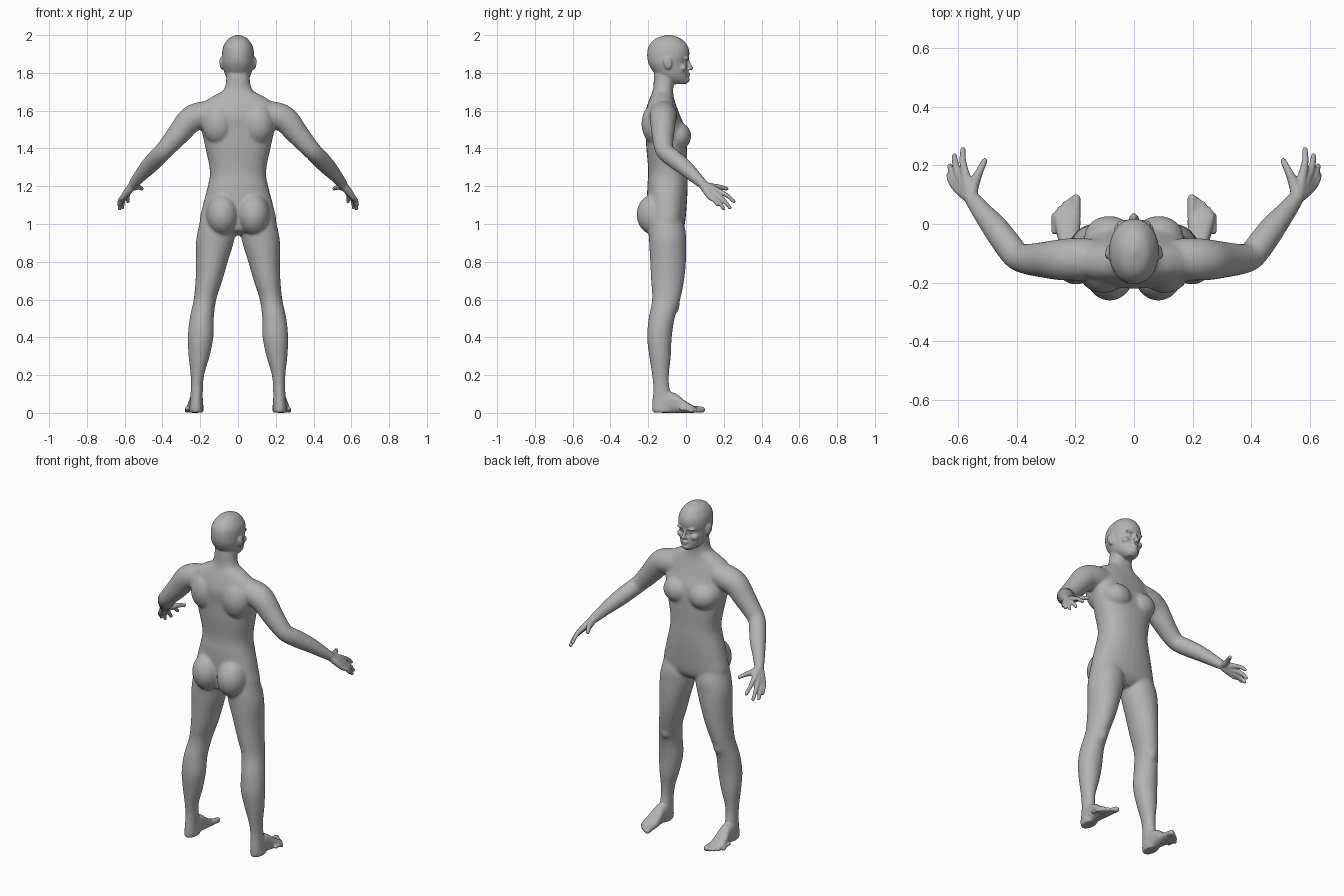
import bpy
import bmesh
from math import cos, sin, pi
from mathutils import Vector, Matrix

cube = bpy.data.objects.get("Cube")
if cube:
    bpy.data.objects.remove(cube, do_unlink=True)

bm = bmesh.new()
SIDES = 28


def spline(rows, steps=5):
    """Smooth the stations with a Catmull-Rom curve."""
    out = []
    for i in range(len(rows) - 1):
        a, b, c, d = (rows[max(i - 1, 0)], rows[i], rows[i + 1],
                      rows[min(i + 2, len(rows) - 1)])
        for s in range(steps):
            t = s / steps
            out.append([q + 0.5 * t * (r - p + t * (2 * p - 5 * q + 4 * r - e
                        + t * (3 * (q - r) + e - p)))
                        for p, q, r, e in zip(a, b, c, d)])
    out.append(list(rows[-1]))
    return out


def skin(rings):
    """Bridge rings of points into a closed tube."""
    rings = [[bm.verts.new(p) for p in ring] for ring in rings]
    for a, b in zip(rings, rings[1:]):
        for i in range(SIDES):
            j = (i + 1) % SIDES
            bm.faces.new((a[i], a[j], b[j], b[i]))
    bm.faces.new(rings[0][::-1])
    bm.faces.new(rings[-1])


def loft(axis, rows, power=2.0):
    """Rows are: position on axis, x centre, half width, low, high."""
    rings = []
    for t, xc, hw, lo, hi in spline(rows):
        ring = []
        for k in range(SIDES):
            c, s = cos(2 * pi * k / SIDES), sin(2 * pi * k / SIDES)
            c = abs(c) ** (2 / power) * (1 if c > 0 else -1)
            s = abs(s) ** (2 / power) * (1 if s > 0 else -1)
            x, v = xc + hw * c, (lo + hi) / 2 + (hi - lo) / 2 * s
            ring.append((x, v, t) if axis == "z" else (x, t, v))
        rings.append(ring)
    skin(rings)


def ball(centre, radii):
    m = Matrix.Translation(centre) @ Matrix.Diagonal((*radii, 1))
    bmesh.ops.create_uvsphere(bm, u_segments=24, v_segments=16, radius=1, matrix=m)


def tube(rows):
    """Round limb through x, y, z, radius, with rounded ends."""
    pts = spline(rows)
    pos = [Vector(p[:3]) for p in pts]
    rings, side, last = [], None, None
    for i, p in enumerate(pos):
        tan = (pos[min(i + 1, len(pos) - 1)] - pos[max(i - 1, 0)]).normalized()
        side = tan.orthogonal().normalized() if side is None else last.rotation_difference(tan) @ side
        last, other, r = tan, tan.cross(side), pts[i][3]
        rings.append([p + r * (side * cos(2 * pi * k / SIDES) + other * sin(2 * pi * k / SIDES))
                      for k in range(SIDES)])
    skin(rings)
    for end in (0, -1):
        ball(pos[end], [pts[end][3]] * 3)


# Left leg
loft("z", [
    (1.06, .10, .09, -.19, -.03), (.97, .112, .10, -.198, -.003), (.9, .123, .1, -.195, .0),
    (.8, .138, .084, -.19, .0), (.7, .154, .071, -.185, -.01), (.6, .175, .06, -.18, -.03),
    (.5, .192, .064, -.198, -.06), (.4, .198, .068, -.206, -.075), (.3, .206, .056, -.195, -.08),
    (.2, .215, .036, -.18, -.09), (.12, .218, .032, -.173, -.085), (.06, .22, .034, -.178, -.06),
    (.015, .221, .036, -.178, -.06), (.001, .221, .03, -.17, -.07)])
ball((.178, -.06, .57), (.032, .026, .045))

# Left foot and toes
loft("y", [
    (-.165, .221, .025, .005, .06), (-.12, .22, .034, .0, .11), (-.06, .222, .036, .0, .105),
    (-.01, .226, .043, .0, .068), (.03, .229, .046, .0, .043), (.055, .224, .036, .002, .028)], 2.4)
for i in range(5):
    x, r = .198 + .0185 * i, (.0165 if i == 0 else .0125 - .0007 * i)
    tip = .085 - .004 * i - .0025 * i * i
    tube([(x, tip - .055, .022, r), (x, tip - .025, .02, r * .95), (x, tip, r, r)])

# Left buttock, chest and shoulder blade
ball((.083, -.165, 1.05), (.085, .097, .11))
ball((.085, -.045, 1.465), (.085, .073, .075))
ball((.105, -.16, 1.53), (.085, .076, .11))

# Left arm
tube([(.11, -.125, 1.585, .07), (.19, -.12, 1.575, .073), (.25, -.122, 1.553, .07),
      (.31, -.122, 1.483, .061), (.36, -.12, 1.425, .053), (.398, -.11, 1.383, .048),
      (.435, -.065, 1.345, .048), (.475, -.01, 1.302, .044), (.52, .045, 1.252, .034),
      (.553, .088, 1.212, .026)])

# Left fingers, fanning out from the wrist to form the palm
wrist = Vector((.556, .088, 1.208))
fingers = [((.577, .178, 1.172), (.583, .254, 1.119)), ((.596, .168, 1.152), (.612, .232, 1.086)),
           ((.607, .151, 1.14), (.627, .198, 1.081)), ((.611, .13, 1.14), (.631, .166, 1.102))]
for knuckle, tip in fingers:
    knuckle, tip = Vector(knuckle), Vector(tip)
    middle = (knuckle + tip) / 2 + Vector((.004, .003, .004))
    tube([(*wrist, .021), (*((wrist + knuckle) / 2), .02), (*knuckle, .0145),
          (*middle, .0115), (*tip, .0095)])
tube([(.555, .095, 1.207, .02), (.546, .135, 1.197, .019),
      (.527, .178, 1.195, .0135), (.509, .215, 1.187, .0105)])

# Left ear, brow, eye, cheek and nostril
ball((.085, -.095, 1.852), (.012, .022, .034))
ball((.09, -.104, 1.858), (.009, .015, .025))
ball((.03, .0, 1.876), (.03, .015, .009))
ball((.031, -.012, 1.855), (.016, .016, .010))
ball((.042, -.018, 1.826), (.026, .023, .02))
ball((.011, .016, 1.821), (.008, .011, .008))

# Mirror every paired part to the right
copy = bmesh.ops.duplicate(bm, geom=bm.verts[:] + bm.edges[:] + bm.faces[:])["geom"]
for v in copy:
    if isinstance(v, bmesh.types.BMVert):
        v.co.x = -v.co.x
bmesh.ops.reverse_faces(bm, faces=[f for f in copy if isinstance(f, bmesh.types.BMFace)])

# Torso and neck
loft("z", [
    (.94, 0, .03, -.13, -.05), (.965, 0, .12, -.185, -.022), (1.0, 0, .2, -.195, -.006),
    (1.1, 0, .186, -.205, .004), (1.2, 0, .16, -.205, .009), (1.28, 0, .149, -.2, .007),
    (1.4, 0, .172, -.21, .005), (1.5, 0, .194, -.215, -.002), (1.57, 0, .2, -.22, -.03),
    (1.63, 0, .195, -.205, -.052), (1.67, 0, .145, -.19, -.064), (1.7, 0, .088, -.178, -.068),
    (1.73, 0, .068, -.172, -.066), (1.78, 0, .061, -.17, -.055), (1.84, 0, .055, -.165, -.05)], 2.3)

# Head
loft("z", [
    (1.74, 0, .026, -.07, .0), (1.757, 0, .047, -.11, .01), (1.78, 0, .064, -.15, .011),
    (1.81, 0, .075, -.177, .011), (1.835, 0, .081, -.192, .006), (1.855, 0, .084, -.2, .004),
    (1.88, 0, .085, -.205, .015), (1.91, 0, .084, -.205, .018), (1.94, 0, .078, -.198, .01),
    (1.97, 0, .06, -.176, -.012), (1.987, 0, .042, -.149, -.037), (1.998, 0, .016, -.113, -.07),
    (2.002, 0, .004, -.095, -.085)], 2.1)

# Nose, lips and chin
tube([(0, .008, 1.872, .009), (0, .016, 1.848, .009), (0, .027, 1.826, .0115)])
ball((0, .01, 1.797), (.023, .014, .006))
ball((0, .009, 1.786), (.02, .013, .006))
ball((0, -.003, 1.764), (.028, .023, .019))

mesh = bpy.data.meshes.new("body")
bm.to_mesh(mesh)
bm.free()
body = bpy.data.objects.new("body", mesh)
bpy.context.collection.objects.link(body)
bpy.ops.object.select_all(action="DESELECT")
body.select_set(True)
bpy.context.view_layer.objects.active = body

# Fuse the parts into one skin
fuse = body.modifiers.new("fuse", "REMESH")
fuse.mode = "VOXEL"
fuse.voxel_size = .005
fuse.use_smooth_shade = True
bpy.ops.object.modifier_apply(modifier=fuse.name)

# Blend the large forms more than the face, hands and feet
large = body.vertex_groups.new(name="large_forms")
large.add([v.index for v in body.data.vertices
           if .13 < v.co.z < 1.72 and abs(v.co.x) < .5], 1.0, "REPLACE")
blend = body.modifiers.new("blend", "SMOOTH")
blend.factor, blend.iterations, blend.vertex_group = .5, 30, large.name
bpy.ops.object.modifier_apply(modifier=blend.name)
soften = body.modifiers.new("soften", "SMOOTH")
soften.factor, soften.iterations = .5, 4
bpy.ops.object.modifier_apply(modifier=soften.name)
bpy.ops.object.shade_smooth()

# Grey skin
grey = bpy.data.materials.new("plain_grey")
grey.use_nodes = True
colour = (.45, .45, .45, 1)
grey.diffuse_color = colour
grey.node_tree.nodes["Principled BSDF"].inputs["Base Color"].default_value = colour
body.data.materials.clear()
body.data.materials.append(grey)
